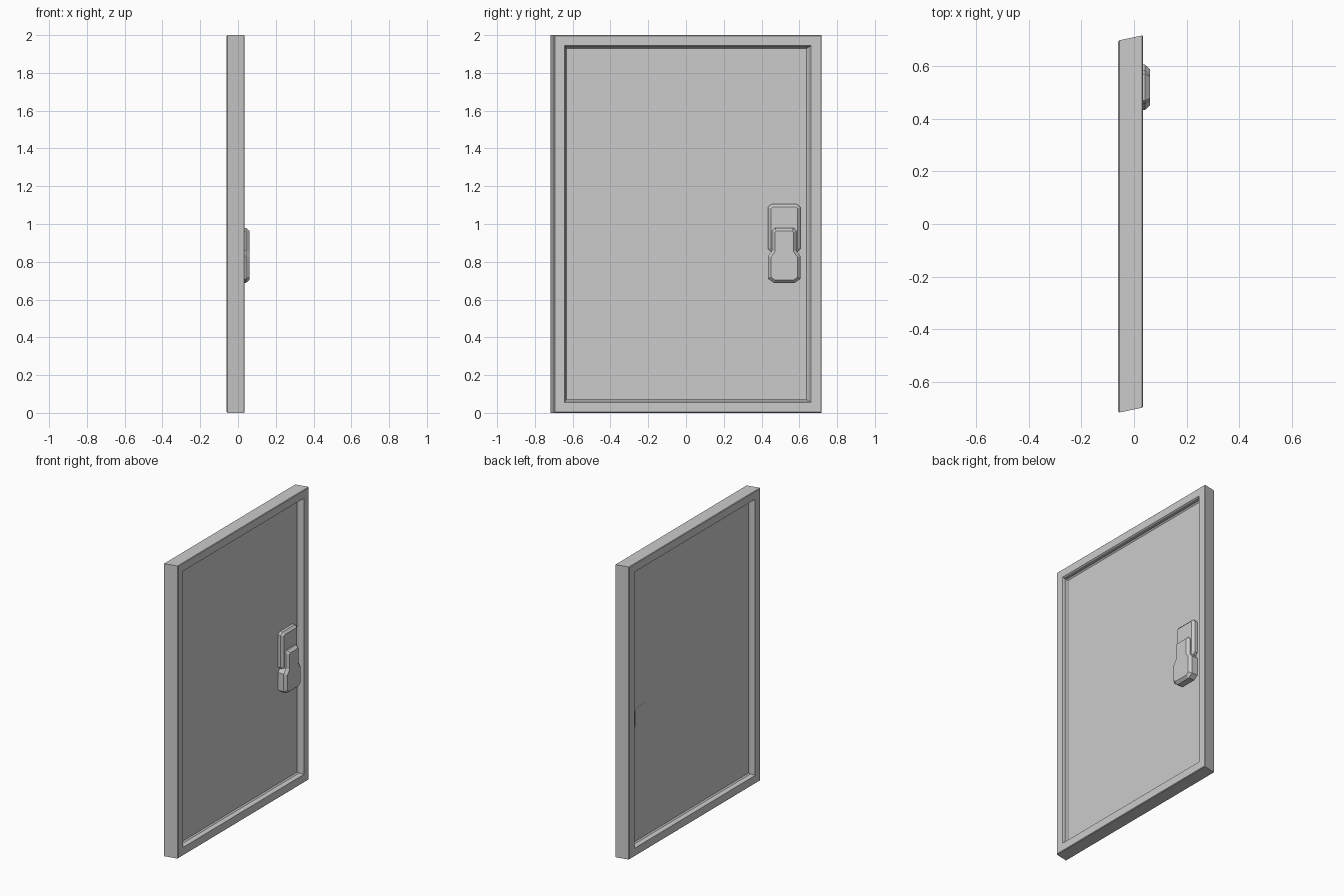
import bpy, bmesh

if "Cube" in bpy.data.objects:
    bpy.data.objects.remove(bpy.data.objects["Cube"])


def finish(name, bm):
    bmesh.ops.recalc_face_normals(bm, faces=bm.faces[:])
    mesh = bpy.data.meshes.new(name)
    bm.to_mesh(mesh)
    bm.free()
    obj = bpy.data.objects.new(name, mesh)
    bpy.context.collection.objects.link(obj)
    return obj


def shear(x):
    # the hinge and latch sides are slanted through the thickness
    return 0.21 * (x + 0.0125)


# Door leaf: rectangular rings (x, inset from outer edge), front panel to back panel
HALF_W, HEIGHT = 0.708, 2.0
RINGS = [(0.0, 0.072), (0.008, 0.064), (0.028, 0.061), (0.035, 0.056),
         (0.035, 0.004), (0.031, 0.0), (-0.056, 0.0), (-0.06, 0.004),
         (-0.06, 0.056), (-0.053, 0.061), (-0.033, 0.064), (-0.025, 0.072)]
bm = bmesh.new()
loops = []
for x, i in RINGS:
    w, s = HALF_W - i, shear(x)
    loops.append([bm.verts.new((x, y + s, z)) for y, z in
                  ((-w, i), (w, i), (w, HEIGHT - i), (-w, HEIGHT - i))])
for a, b in zip(loops, loops[1:]):
    for k in range(4):
        n = (k + 1) % 4
        bm.faces.new((a[k], a[n], b[n], b[k]))
bm.faces.new(loops[0])
bm.faces.new(loops[-1])
finish("door_leaf", bm)


def bevelled_plate(name, half, yc, x0, x1, bevel, rise):
    """Prism from a mirrored half outline (half width, z) with a chamfered front."""
    outline = [(yc + w, z) for w, z in half] + [(yc - w, z) for w, z in reversed(half)]
    bm = bmesh.new()
    back = [bm.verts.new((x0, y, z)) for y, z in outline]
    front = [bm.verts.new((x1 - rise, y, z)) for y, z in outline]
    n = len(outline)
    for k in range(n):
        m = (k + 1) % n
        bm.faces.new((back[k], back[m], front[m], front[k]))
    bm.faces.new(back)
    cap = bm.faces.new(front)
    bmesh.ops.recalc_face_normals(bm, faces=bm.faces[:])
    bmesh.ops.inset_region(bm, faces=[cap], thickness=bevel,
                           use_even_offset=True, use_boundary=True)
    for v in cap.verts:
        v.co.x = x1
    return finish(name, bm)


# Latch: low backing plate and taller lever that passes through the panel
bevelled_plate("latch_plate",
               [(0.066, 0.85), (0.086, 0.868), (0.086, 1.088), (0.068, 1.105)],
               0.52, -0.01, 0.033, 0.016, 0.014)
bevelled_plate("latch_lever",
               [(0.055, 0.688), (0.086, 0.71), (0.086, 0.83), (0.064, 0.86),
                (0.064, 0.962), (0.05, 0.98)],
               0.52, -0.026, 0.06, 0.016, 0.018)
